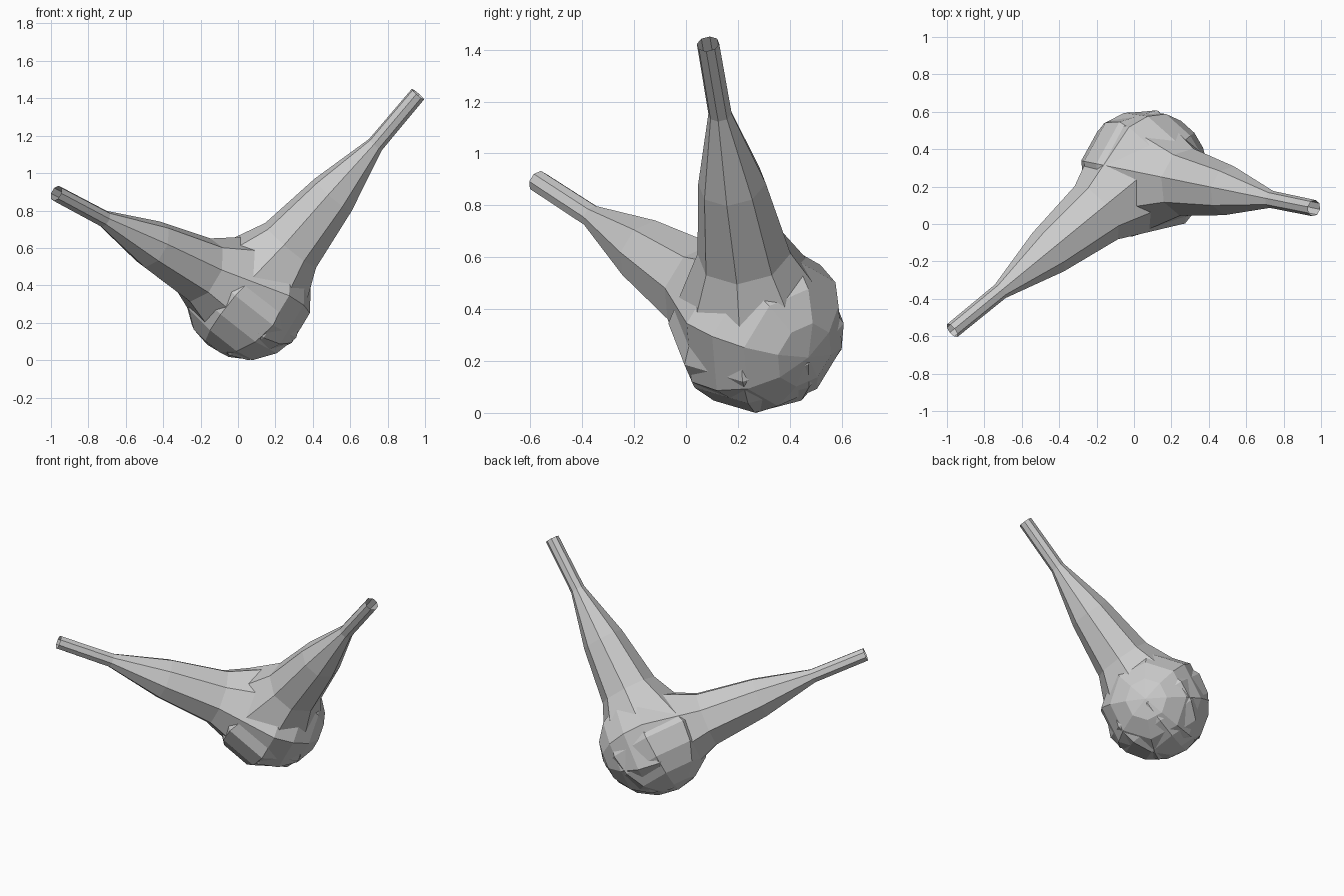
import bpy, bmesh, math
from mathutils import Vector

if "Cube" in bpy.data.objects:
    bpy.data.objects.remove(bpy.data.objects["Cube"])

SIDES = 8
R = 0.345
CENTRE = Vector((0.055, 0.27, 0.345))


def flask(name, tip, phase):
    """Open-necked low-poly flask: neck tip at `tip`, round base about CENTRE."""
    tip = Vector(tip)
    axis = CENTRE - tip
    length = axis.length
    rot = axis.to_track_quat('Z', 'Y')
    # profile as (distance from tip, radius): neck, shoulder, round base
    prof = [(length * t, r) for t, r in
            ((0, 0.044), (0.25, 0.046), (0.5, 0.133), (0.75, 0.183))]
    for k in range(4):
        a = math.radians(22.5 * k)
        prof.append((length + R * math.sin(a), R * math.cos(a)))

    bm = bmesh.new()
    rings = []
    for d, r in prof:
        rings.append([bm.verts.new(tip + rot @ Vector((
            r * math.cos(2 * math.pi * (i + phase) / SIDES),
            r * math.sin(2 * math.pi * (i + phase) / SIDES), d)))
            for i in range(SIDES)])
    for a, b in zip(rings, rings[1:]):
        for i in range(SIDES):
            j = (i + 1) % SIDES
            bm.faces.new((a[i], a[j], b[j], b[i]))
    pole = bm.verts.new(tip + rot @ Vector((0, 0, length + R)))
    for i in range(SIDES):
        bm.faces.new((rings[-1][i], rings[-1][(i + 1) % SIDES], pole))
    bmesh.ops.recalc_face_normals(bm, faces=bm.faces)
    mesh = bpy.data.meshes.new(name)
    bm.to_mesh(mesh)
    bm.free()
    obj = bpy.data.objects.new(name, mesh)
    bpy.context.collection.objects.link(obj)
    return obj


# Two flasks sharing one bulb
flask("left_flask", (-0.972, -0.57, 0.892), 0.0)
flask("right_flask", (0.962, 0.085, 1.422), 0.0)
